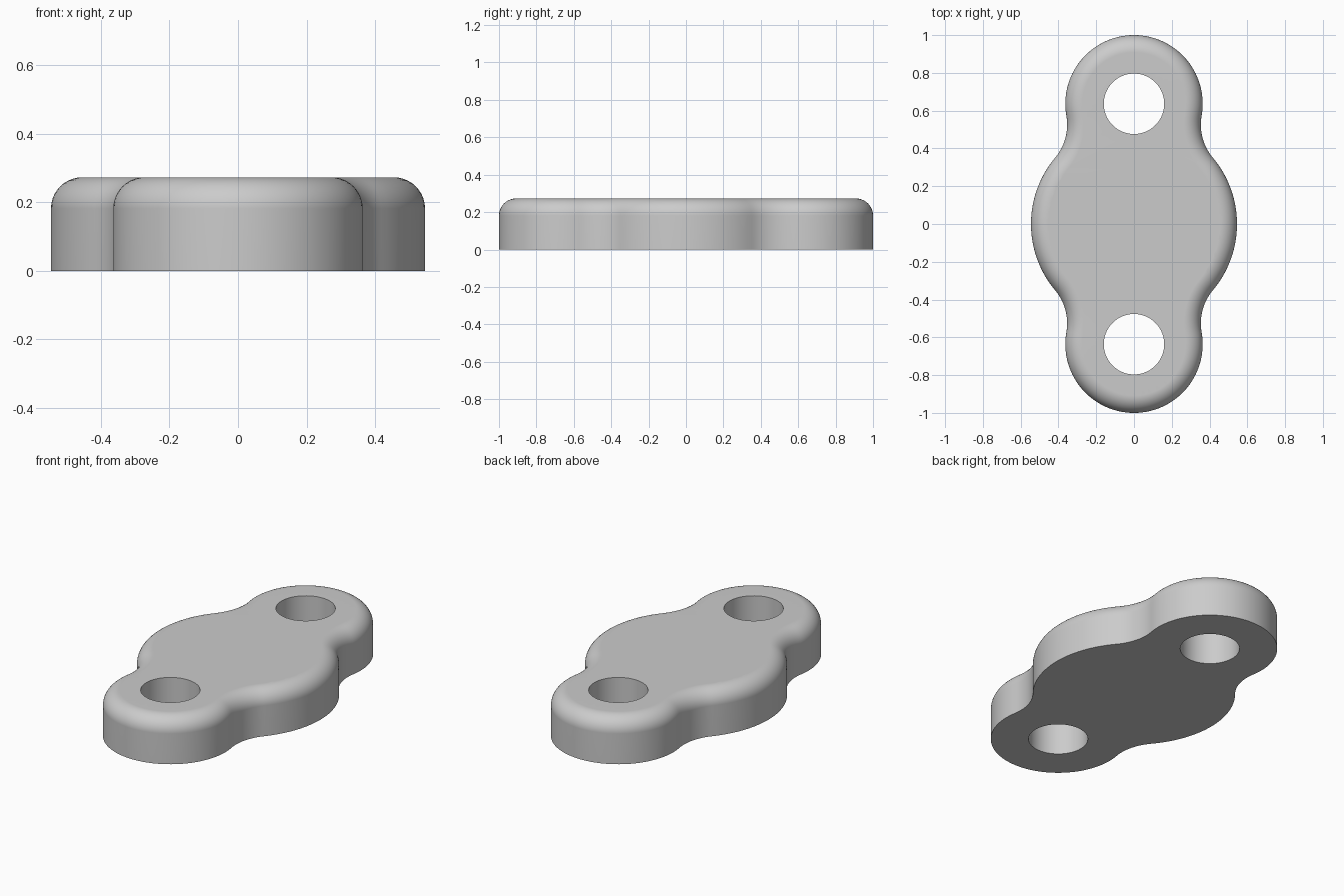
import bpy, bmesh
from math import sin, cos, pi, atan2, sqrt

if "Cube" in bpy.data.objects:
    bpy.data.objects.remove(bpy.data.objects["Cube"], do_unlink=True)

UNIT = 1 / 11
BODY_R, LOBE_R, NECK_R = 6 * UNIT, 4 * UNIT, 3 * UNIT
LOBE_Y, HEIGHT, ROUND = 7 * UNIT, 3 * UNIT, UNIT
HOLE_R = 0.16

# Centre of the concave neck arc, tangent to both the body and the lobe
d1, d2 = BODY_R + NECK_R, LOBE_R + NECK_R
neck_y = (d1**2 - d2**2 + LOBE_Y**2) / (2 * LOBE_Y)
neck_x = sqrt(d1**2 - neck_y**2)
body_end = atan2(neck_y, neck_x)
lobe_start = atan2(neck_y - LOBE_Y, neck_x)


def arc(cx, cy, r, a, b, n):
    return [(cx + r * cos(a + (b - a) * i / n), cy + r * sin(a + (b - a) * i / n))
            for i in range(n + 1)]


def outline(inset):
    """Closed outline, moved inwards by inset."""
    q = arc(0, 0, BODY_R - inset, 0, body_end, 14)
    q += arc(neck_x, neck_y, NECK_R + inset, pi + body_end, pi + lobe_start, 14)[1:]
    q += arc(0, LOBE_Y, LOBE_R - inset, lobe_start, pi / 2, 28)[1:]
    half = q + [(-x, y) for x, y in q[-2::-1]]
    return half + [(x, -y) for x, y in half[-2:0:-1]]


def ring(bm, points, z):
    return [bm.verts.new((x, y, z)) for x, y in points]


def bridge(bm, a, b):
    for i in range(len(a)):
        j = (i + 1) % len(a)
        bm.faces.new((a[i], a[j], b[j], b[i]))


def loop_edges(bm, loop):
    return [bm.edges.get((loop[i - 1], loop[i])) for i in range(len(loop))]


bm = bmesh.new()

# Outer wall with a rounded top edge
profile = [(0, 0)]
for i in range(11):
    t = pi / 2 * i / 10
    profile.append((ROUND * (1 - cos(t)), HEIGHT - ROUND + ROUND * sin(t)))
walls = [ring(bm, outline(d), z) for d, z in profile]
for low, high in zip(walls, walls[1:]):
    bridge(bm, low, high)

# Straight bolt holes
bottom, top = [walls[0]], [walls[-1]]
for side in (-1, 1):
    circle = arc(0, side * LOBE_Y, HOLE_R, 0, 2 * pi, 64)[:-1]
    low, high = ring(bm, circle, 0), ring(bm, circle, HEIGHT)
    bridge(bm, high, low)
    bottom.append(low)
    top.append(high)

# Flat top and bottom around the holes
for loops, z in ((bottom, -1), (top, 1)):
    edges = [e for loop in loops for e in loop_edges(bm, loop)]
    bmesh.ops.triangle_fill(bm, edges=edges, use_beauty=True, normal=(0, 0, z))
bmesh.ops.recalc_face_normals(bm, faces=bm.faces[:])

mesh = bpy.data.meshes.new("flange_plate")
bm.to_mesh(mesh)
bm.free()
plate = bpy.data.objects.new("flange_plate", mesh)
bpy.context.collection.objects.link(plate)

# Material
grey = bpy.data.materials.new("plain_grey")
grey.use_nodes = True
colour = (0.6, 0.6, 0.6, 1)
grey.diffuse_color = colour
grey.node_tree.nodes["Principled BSDF"].inputs["Base Color"].default_value = colour
mesh.materials.append(grey)

# Smooth walls with crisp rims
bpy.ops.object.select_all(action="DESELECT")
plate.select_set(True)
bpy.context.view_layer.objects.active = plate
bpy.ops.object.shade_smooth_by_angle(angle=pi / 6)
weighted = plate.modifiers.new("flat_top_normals", "WEIGHTED_NORMAL")
weighted.keep_sharp = True
